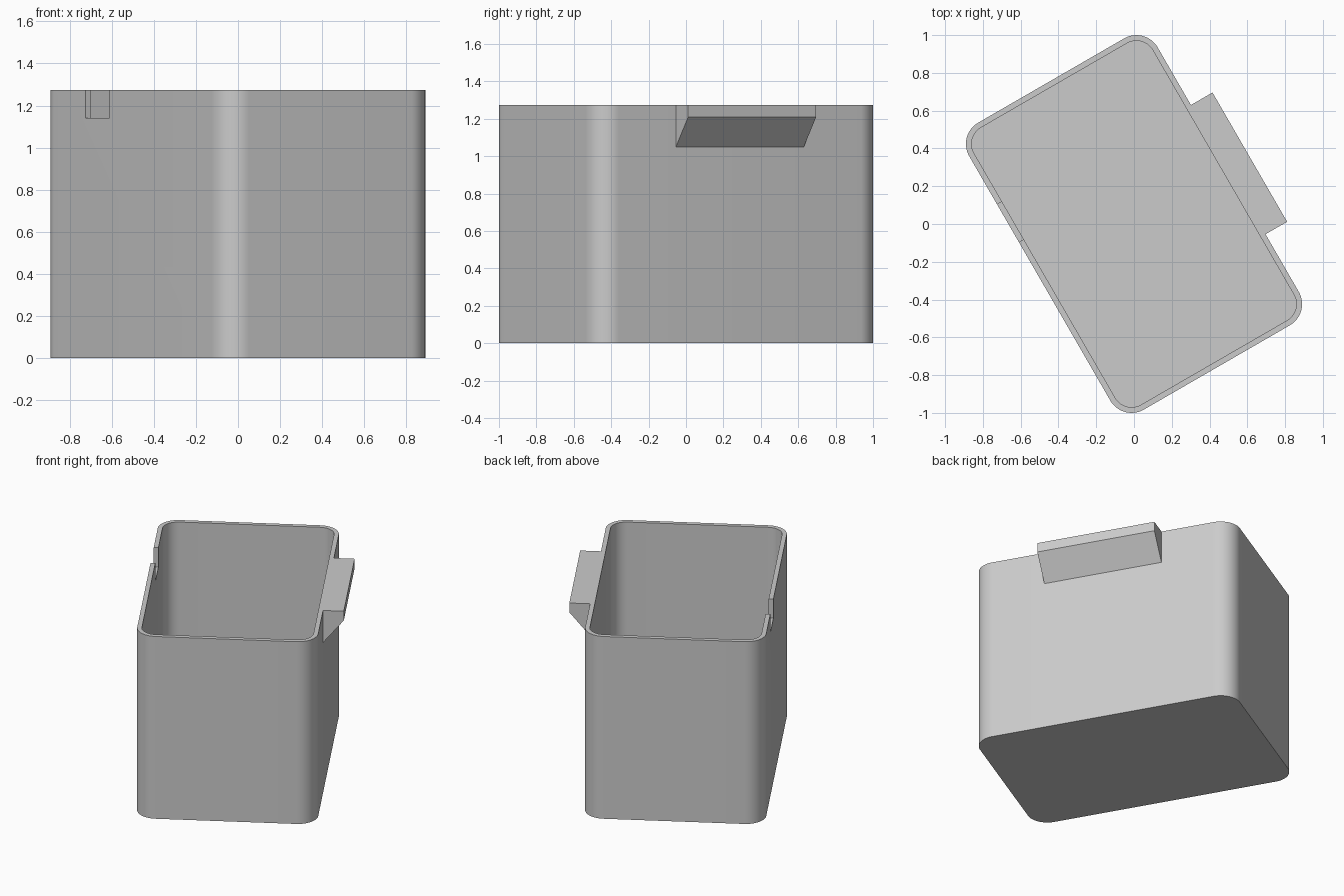
import bpy, bmesh, math
from mathutils import Matrix

if "Cube" in bpy.data.objects:
    bpy.data.objects.remove(bpy.data.objects["Cube"], do_unlink=True)

# Main sizes, in the box's own axes before it is turned
HALF_X, HALF_Y, HEIGHT = 0.576, 0.877, 1.275
RADIUS, WALL, FLOOR = 0.13, 0.03, 0.03
ARC_STEPS = 16
TURN = Matrix.Rotation(math.radians(30), 4, 'Z')

grey = bpy.data.materials.new("plain grey")
grey.use_nodes = True
grey.diffuse_color = (0.6, 0.6, 0.6, 1)
grey.node_tree.nodes["Principled BSDF"].inputs["Base Color"].default_value = (0.6, 0.6, 0.6, 1)


def make_object(name, bm):
    bmesh.ops.recalc_face_normals(bm, faces=bm.faces)
    mesh = bpy.data.meshes.new(name)
    bm.to_mesh(mesh)
    bm.free()
    mesh.materials.append(grey)
    obj = bpy.data.objects.new(name, mesh)
    obj.matrix_world = TURN
    bpy.context.collection.objects.link(obj)
    return obj


def select_only(obj):
    bpy.ops.object.select_all(action='DESELECT')
    obj.select_set(True)
    bpy.context.view_layer.objects.active = obj


def rounded_ring(bm, inset, z):
    """Ring of vertices around a rounded rectangle, inset from the outside."""
    r = RADIUS - inset
    verts = []
    for corner, (sx, sy) in enumerate([(1, 1), (-1, 1), (-1, -1), (1, -1)]):
        cx, cy = sx * (HALF_X - RADIUS), sy * (HALF_Y - RADIUS)
        for i in range(ARC_STEPS + 1):
            a = (corner + i / ARC_STEPS) * math.pi / 2
            verts.append(bm.verts.new((cx + r * math.cos(a), cy + r * math.sin(a), z)))
    return verts


def bridge(bm, a, b):
    for i in range(len(a)):
        j = (i + 1) % len(a)
        bm.faces.new((a[i], a[j], b[j], b[i]))


# Open bin: outer wall, rim, inner wall and floor
bm = bmesh.new()
rings = [rounded_ring(bm, 0, 0), rounded_ring(bm, 0, HEIGHT),
         rounded_ring(bm, WALL, HEIGHT), rounded_ring(bm, WALL, FLOOR)]
for lower, upper in zip(rings, rings[1:]):
    bridge(bm, lower, upper)
bm.faces.new(rings[0])
bm.faces.new(rings[-1])
bin_body = make_object("bin_body", bm)

# Notch cut through the rim of the long wall
bm = bmesh.new()
bmesh.ops.create_cube(bm, size=1)
bmesh.ops.scale(bm, vec=(0.1, 0.23, 0.27), verts=bm.verts)
bmesh.ops.translate(bm, vec=(-HALF_X, 0.337, HEIGHT), verts=bm.verts)
cutter = make_object("notch_cutter", bm)
cutter.hide_render = True

select_only(bin_body)
cut = bin_body.modifiers.new("rim_notch", 'BOOLEAN')
cut.operation = 'DIFFERENCE'
cut.solver = 'EXACT'
cut.object = cutter
bpy.ops.object.modifier_apply(modifier=cut.name)
bpy.data.objects.remove(cutter, do_unlink=True)
bpy.ops.object.shade_smooth_by_angle(angle=math.radians(30))

# Grip ledge: wedge profile extruded along the opposite long wall
bm = bmesh.new()
profile = [(HALF_X, 1.05), (0.708, 1.21), (0.708, HEIGHT), (HALF_X, HEIGHT)]
face = bm.faces.new([bm.verts.new((x, -0.395, z)) for x, z in profile])
extruded = bmesh.ops.extrude_face_region(bm, geom=[face])["geom"]
bmesh.ops.translate(bm, vec=(0, 0.79, 0),
                    verts=[g for g in extruded if isinstance(g, bmesh.types.BMVert)])
make_object("grip_ledge", bm)
